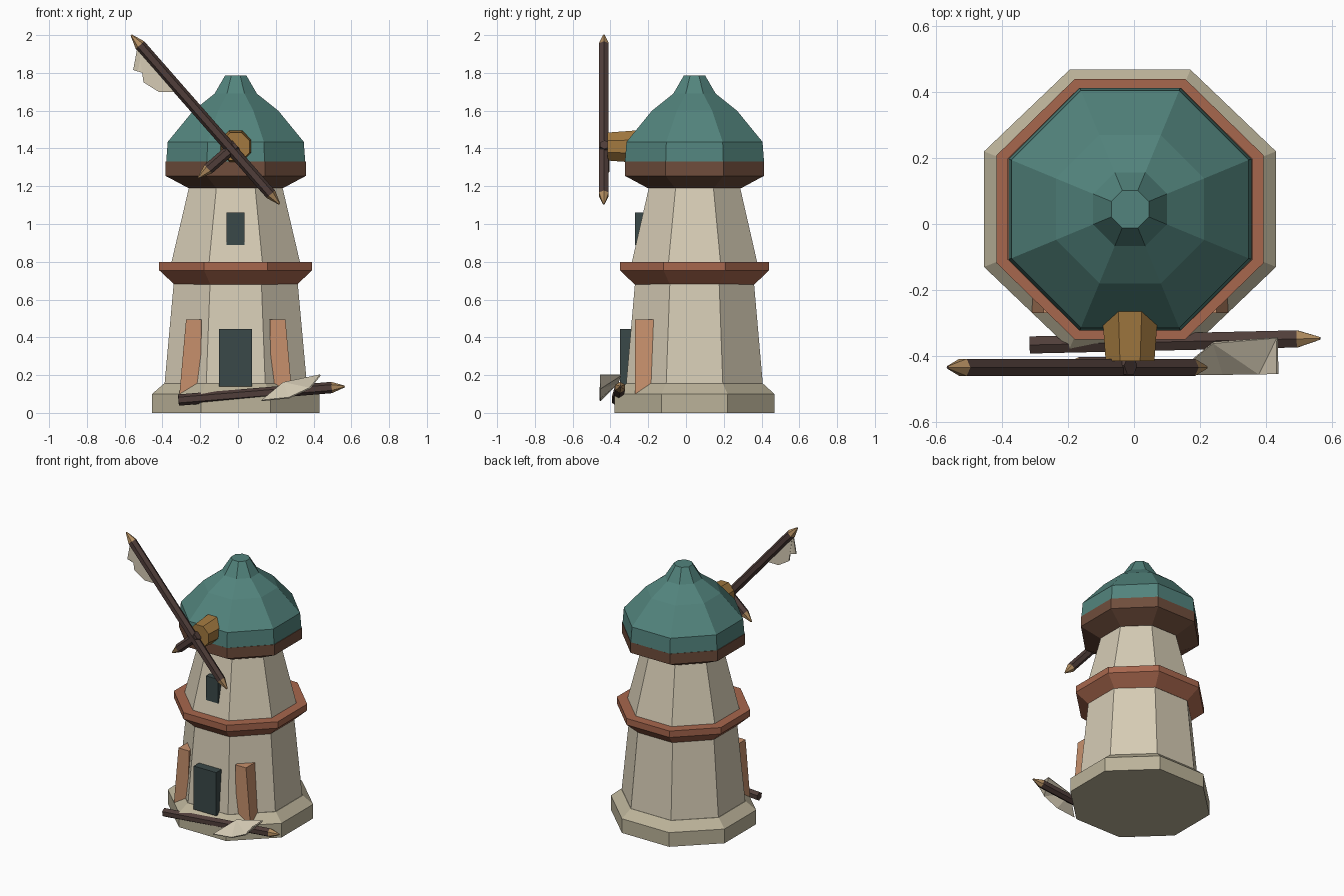
import bpy, bmesh, math
from mathutils import Vector, Matrix

cube = bpy.data.objects.get("Cube")
if cube:
    bpy.data.objects.remove(cube, do_unlink=True)

CX, CY = -0.012, 0.045   # tower axis


def material(name, r, g, b):
    m = bpy.data.materials.new(name)
    m.use_nodes = True
    m.diffuse_color = (r, g, b, 1)
    m.node_tree.nodes["Principled BSDF"].inputs["Base Color"].default_value = (r, g, b, 1)
    return m


plaster = material("cream plaster", 0.67, 0.60, 0.46)
stone = material("beige stone", 0.50, 0.45, 0.32)
teal = material("teal roof", 0.085, 0.23, 0.205)
brown = material("eave brown", 0.16, 0.075, 0.045)
rust = material("rust wood", 0.39, 0.135, 0.075)
orange = material("orange wood", 0.57, 0.28, 0.15)
slate = material("dark slate", 0.042, 0.065, 0.065)
dark = material("dark timber", 0.08, 0.048, 0.042)
ochre = material("ochre wood", 0.36, 0.19, 0.05)
tan = material("tan tip", 0.45, 0.27, 0.12)


def finish(name, bm, *mats):
    bmesh.ops.recalc_face_normals(bm, faces=bm.faces)
    mesh = bpy.data.meshes.new(name)
    bm.to_mesh(mesh)
    bm.free()
    for m in mats:
        mesh.materials.append(m)
    ob = bpy.data.objects.new(name, mesh)
    bpy.context.collection.objects.link(ob)
    return ob


def loft(bm, profile, sides, matrix):
    """Stack rings of (apothem, height) along local z and cap the ends."""
    rings = []
    for apothem, h in profile:
        r = apothem / math.cos(math.pi / sides)
        rings.append([bm.verts.new(matrix @ Vector((
            r * math.cos(2 * math.pi * (i + 0.5) / sides),
            r * math.sin(2 * math.pi * (i + 0.5) / sides), h)))
            for i in range(sides)])
    bands = []
    for a, b in zip(rings, rings[1:]):
        bands.append([bm.faces.new((a[i], a[(i + 1) % sides], b[(i + 1) % sides], b[i]))
                      for i in range(sides)])
    bm.faces.new(rings[0])
    bm.faces.new(rings[-1])
    return bands


def octagon(name, profile, mat, depth=1.0):
    bm = bmesh.new()
    loft(bm, profile, 8, Matrix.Translation((CX, CY, 0)) @ Matrix.Diagonal((1, depth, 1, 1)))
    return finish(name, bm, mat)


# Tower body, from the ground up
octagon("stone_base", [(0.443, 0), (0.443, 0.1), (0.38, 0.155)], stone, 0.955)
octagon("lower_tower", [(0.377, 0.15), (0.327, 0.7)], plaster, 0.96)
octagon("balcony_ring", [(0.325, 0.68), (0.405, 0.755), (0.405, 0.8)], rust, 0.975)
octagon("upper_tower", [(0.342, 0.79), (0.246, 1.2)], plaster, 0.975)
octagon("eave", [(0.25, 1.19), (0.372, 1.255), (0.372, 1.33)], brown, 0.99)
octagon("roof", [(0.368, 1.33), (0.36, 1.435), (0.225, 1.6), (0.112, 1.69), (0.057, 1.785)],
        teal)


# Door, window and side buttresses
def block(name, x, y, z, mat, top_x=None):
    """Box from ranges; top_x shifts the upper edge to make it lean."""
    bm = bmesh.new()
    bmesh.ops.create_cube(bm, size=1)
    for v in bm.verts:
        up = v.co.z > 0
        xs = top_x if up and top_x else x
        v.co = (xs[v.co.x > 0], y[v.co.y > 0], z[up])
    return finish(name, bm, mat)


block("door", (-0.1, 0.075), (-0.35, -0.25), (0.14, 0.445), slate)
block("window", (-0.06, 0.035), (-0.27, -0.18), (0.89, 1.06), slate)
for side, label in ((-1, "right"), (1, "left")):
    block(label + "_buttress",
          sorted((CX + side * 0.19, CX + side * 0.298)), (-0.27, -0.165), (0.1, 0.495), orange,
          sorted((CX + side * 0.18, CX + side * 0.263)))


# Hub of the sails
bm = bmesh.new()
loft(bm, [(0.09, 0), (0.074, 0.215)], 8,
     Matrix.Translation((CX, -0.2, 1.41)) @ Matrix.Rotation(math.pi / 2, 4, 'X'))
finish("hub", bm, ochre)


# Sail arms: six-sided beams with optional pointed tips
def beam(name, start, end, start_tip, end_tip, apothem=0.026, tip=0.07):
    start, end = Vector(start), Vector(end)
    length = (end - start).length
    profile = [(apothem, tip if start_tip else 0), (apothem, length - (tip if end_tip else 0))]
    if start_tip:
        profile.insert(0, (0.004, 0))
    if end_tip:
        profile.append((0.004, length))
    bm = bmesh.new()
    turn = (end - start).to_track_quat('Z', 'Y').to_matrix().to_4x4()
    bands = loft(bm, profile, 6, Matrix.Translation(start) @ turn)
    for band, used in ((bands[0], start_tip), (bands[-1], end_tip)):
        for f in band:
            f.material_index = int(used)
    return finish(name, bm, dark, tan)


beam("long_arm", (-0.565, -0.435, 2.0), (0.22, -0.435, 1.105), True, True)
beam("short_arm", (-0.01, -0.43, 1.42), (-0.21, -0.43, 1.245), False, True)
beam("fallen_arm", (-0.315, -0.367, 0.068), (0.565, -0.347, 0.14), False, True)


# Torn cloth
def cloth(name, points):
    bm = bmesh.new()
    verts = [bm.verts.new(p) for p in points]
    f = bm.faces.new(verts)
    bmesh.ops.triangulate(bm, faces=[f])
    ob = finish(name, bm, plaster)
    mod = ob.modifiers.new("thickness", 'SOLIDIFY')
    mod.thickness = 0.008
    mod.offset = 0
    return ob


torn = [(-0.53, 1.95), (-0.555, 1.815), (-0.505, 1.8), (-0.5, 1.75),
        (-0.42, 1.765), (-0.42, 1.7), (-0.31, 1.7)]
cloth("torn_sail", [(x, -0.435, z) for x, z in torn])
cloth("fallen_sail", [(0.435, -0.345, 0.2), (0.435, -0.455, 0.2), (0.38, -0.455, 0.13),
                      (0.27, -0.455, 0.08), (0.125, -0.455, 0.065), (0.24, -0.36, 0.16)])
